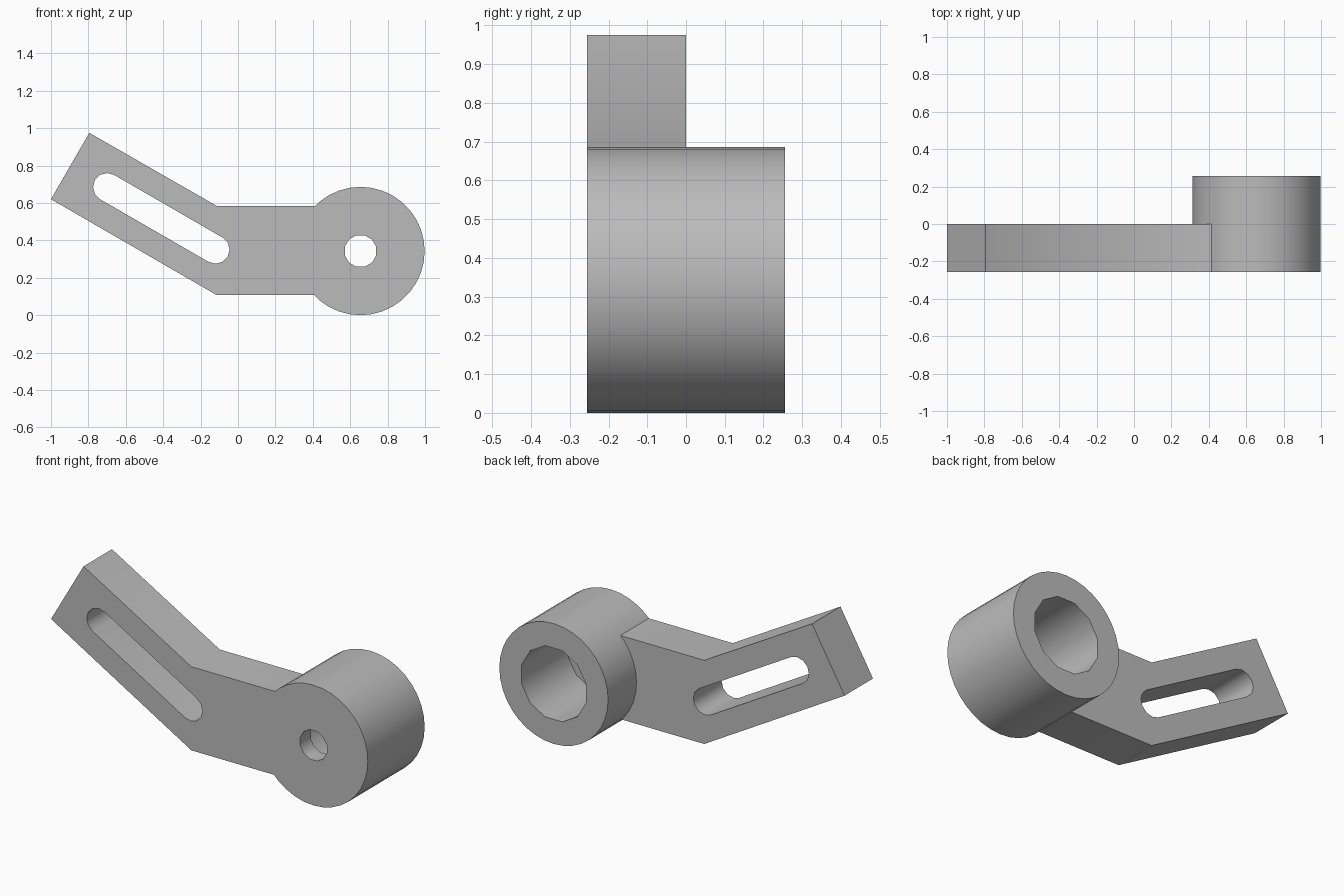
import bpy, bmesh
from math import sin, cos, pi, radians
from mathutils import Matrix

cube = bpy.data.objects.get("Cube")
if cube:
    bpy.data.objects.remove(cube)

grey = bpy.data.materials.new("plain_grey")
grey.use_nodes = True
grey.diffuse_color = (0.5, 0.5, 0.5, 1)
grey.node_tree.nodes["Principled BSDF"].inputs["Base Color"].default_value = (0.5, 0.5, 0.5, 1)

FRONT, BACK = -0.256, 0.256
HUB = (0.655, 0.343)


def arc(centre, r, start, end, steps):
    """Points along an arc in the x-z plane, angles in degrees."""
    return [(centre[0] + r * cos(radians(start + (end - start) * i / steps)),
             centre[1] + r * sin(radians(start + (end - start) * i / steps)))
            for i in range(steps + 1)]


def prism(name, outline, y0, y1):
    """Extrude an x-z outline from y0 to y1."""
    bm = bmesh.new()
    face = bm.faces.new([bm.verts.new((x, y0, z)) for x, z in outline])
    top = bmesh.ops.extrude_face_region(bm, geom=[face])["geom"]
    for v in top:
        if isinstance(v, bmesh.types.BMVert):
            v.co.y = y1
    bmesh.ops.recalc_face_normals(bm, faces=bm.faces)
    mesh = bpy.data.meshes.new(name)
    bm.to_mesh(mesh)
    bm.free()
    mesh.materials.append(grey)
    ob = bpy.data.objects.new(name, mesh)
    bpy.context.collection.objects.link(ob)
    return ob


def disc(r, sides, turn=0):
    return arc(HUB, r, turn, turn + 360, sides)[:-1]


def combine(target, tool, operation):
    """Apply a boolean, then discard the tool."""
    mod = target.modifiers.new(operation.lower(), "BOOLEAN")
    mod.object, mod.operation, mod.solver = tool, operation, "EXACT"
    bpy.context.view_layer.objects.active = target
    bpy.ops.object.modifier_apply(modifier=mod.name)
    bpy.data.objects.remove(tool)


# Bent arm, running into the hub
bracket = prism("bracket", [(-1, 0.62), (-0.795, 0.975), (-0.115, 0.585), (0.6, 0.585),
                            (0.6, 0.108), (-0.115, 0.108)], FRONT, 0)

# Round hub
combine(bracket, prism("hub", disc(0.343, 36), FRONT, BACK), "UNION")

# Slanted slot through the arm
slot = arc((-0.12, 0.35), 0.075, -120, 60, 6) + arc((-0.70, 0.685), 0.075, 60, 240, 6)
combine(bracket, prism("slot_cutter", slot, -0.4, 0.1), "DIFFERENCE")

# Small front hole and wide rear bore
combine(bracket, prism("hole_cutter", disc(0.087, 12, 15), -0.4, 0.1), "DIFFERENCE")
combine(bracket, prism("bore_cutter", disc(0.21, 12, 15), -0.16, 0.4), "DIFFERENCE")

# Smooth the round walls, keep the corners sharp
for ob in bpy.context.selected_objects:
    ob.select_set(False)
bracket.select_set(True)
bpy.context.view_layer.objects.active = bracket
bpy.ops.object.shade_smooth_by_angle(angle=radians(32))
